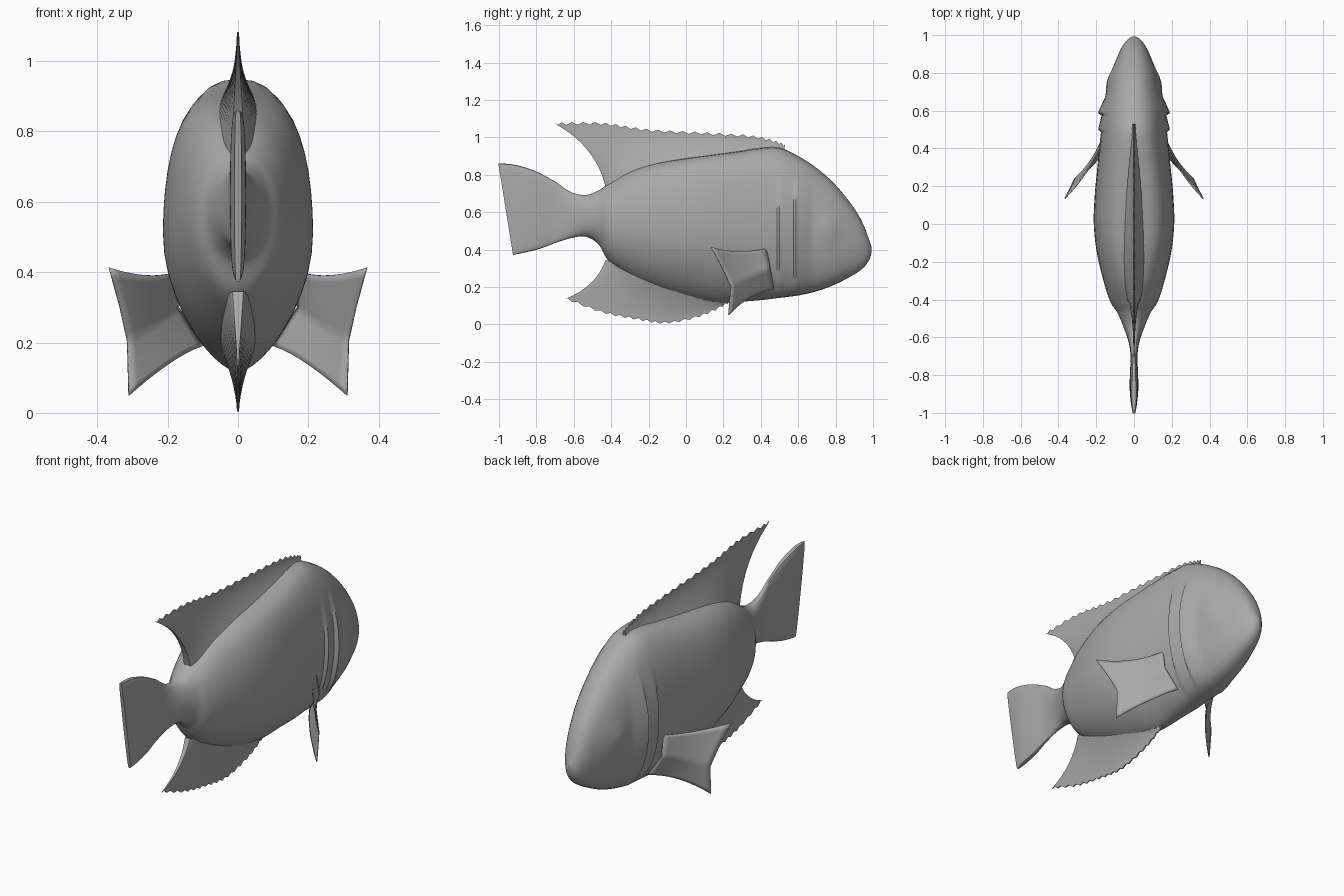
import bpy, math
from mathutils import Vector

if "Cube" in bpy.data.objects:
    bpy.data.objects.remove(bpy.data.objects["Cube"])

grey = bpy.data.materials.new("fish_grey")
grey.diffuse_color = (0.4, 0.4, 0.4, 1)
grey.use_nodes = True
grey.node_tree.nodes["Principled BSDF"].inputs["Base Color"].default_value = grey.diffuse_color


def make(name, verts, faces, angle=40):
    me = bpy.data.meshes.new(name)
    me.from_pydata([tuple(v) for v in verts], [], faces)
    me.materials.append(grey)
    ob = bpy.data.objects.new(name, me)
    bpy.context.collection.objects.link(ob)
    finish(ob, angle)
    return ob


def finish(ob, angle=40):
    bpy.ops.object.select_all(action='DESELECT')
    ob.select_set(True)
    bpy.context.view_layer.objects.active = ob
    bpy.ops.object.mode_set(mode='EDIT')
    bpy.ops.mesh.select_all(action='SELECT')
    bpy.ops.mesh.normals_make_consistent(inside=False)
    bpy.ops.object.mode_set(mode='OBJECT')
    bpy.ops.object.shade_smooth_by_angle(angle=math.radians(angle))


def spline(pts, sub):
    """Catmull-Rom curve through points of any dimension."""
    out = []
    n = len(pts)
    for i in range(n - 1):
        a, b, c, d = (pts[max(0, min(n - 1, i + k))] for k in (-1, 0, 1, 2))
        for s in range(sub):
            t = s / sub
            out.append([0.5 * (2 * q + (r - p) * t + (2 * p - 5 * q + 4 * r - e) * t * t
                               + (3 * q - p - 3 * r + e) * t ** 3)
                        for p, q, r, e in zip(a, b, c, d)])
    return out + [list(pts[-1])]


def along(pts, u):
    """Point at fraction u of a polyline, by index."""
    f = u * (len(pts) - 1)
    i = min(int(f), len(pts) - 2)
    return Vector(pts[i]).lerp(Vector(pts[i + 1]), f - i)


# Body, head and tail: y, bottom, top, half width, upper and lower roundness
rows = [
    (-0.925, .372, .860, .010, .35, .35), (-0.86, .385, .855, .022, .4, .4),
    (-0.78, .405, .822, .022, .5, .5), (-0.70, .435, .765, .018, .6, .6),
    (-0.62, .460, .710, .030, .8, .8), (-0.54, .470, .692, .058, .9, .9),
    (-0.47, .430, .715, .088, .9, 1.0), (-0.41, .335, .755, .126, .9, 1.1),
    (-0.30, .255, .820, .162, .75, 1.3), (-0.15, .185, .865, .197, .6, 1.4),
    (0.0, .140, .890, .213, .55, 1.45), (0.15, .115, .910, .208, .55, 1.4),
    (0.30, .122, .930, .194, .6, 1.2), (0.40, .130, .945, .184, .7, 1.0),
    (0.50, .142, .945, .174, .8, .9), (0.60, .155, .900, .166, .85, .8),
    (0.70, .178, .835, .145, .9, .8), (0.80, .215, .745, .120, .9, .8),
    (0.90, .268, .620, .082, .85, .8), (0.95, .305, .530, .056, .8, .8),
    (0.98, .345, .450, .030, .8, .8), (0.992, .385, .415, .008, 1, 1)]
sections = spline(rows, 8)
N = 20
verts, faces = [], []
for y, zb, zt, w, pu, pl in sections:
    # gill covers flare outwards and end in a step
    gill = sum(h * max(0, 1 - (y - g) / .09) for g, h in ((.582, .026), (.497, .018))
               if y >= g)
    for k in range(2 * N):
        a = math.pi * k / N
        c, s = -math.cos(a), abs(math.sin(a))
        z = (zb + zt) / 2 + c * (zt - zb) / 2
        x = w * s ** (pu if c > 0 else pl)
        x += gill * max(0, 1 - ((z - .46) / .32) ** 2) if x > .02 else 0
        # cheek bulge around the eye
        r = ((y - .76) / .07) ** 2 + ((z - .51) / .07) ** 2
        x += .012 * math.exp(-r * 1.5) if x > .02 else 0
        slant = -.078 * (c + 1) / 2 * max(0, min(1, (-y - .7) / .2))
        verts.append((x if k <= N else -x, y + slant, z))
M = 2 * N
for i in range(len(sections) - 1):
    for k in range(M):
        j = (k + 1) % M
        faces.append((i * M + k, i * M + j, (i + 1) * M + j, (i + 1) * M + k))
faces += [tuple(range(M)), tuple(range(len(verts) - M, len(verts)))]
make("body", verts, faces)


# Lips
for name, loc, size in (("upper_lip", (0, .955, .392), (.040, .036, .030)),
                        ("lower_lip", (0, .925, .326), (.044, .038, .022))):
    bpy.ops.mesh.primitive_uv_sphere_add(segments=20, ring_count=12, location=loc)
    lip = bpy.context.object
    lip.name, lip.scale = name, size
    lip.data.materials.append(grey)
    bpy.ops.object.shade_smooth()


def median_fin(name, base, edge, teeth, depth, bow, thick):
    """Wedge-shaped fin on the centre plane with a saw-toothed outer edge."""
    base, edge = spline(base, 8), spline(edge, 8)
    cols, rws = 2 * teeth, 8
    vs, fs = [], []
    for side in (1, -1):
        for i in range(cols + 1):
            u = i / cols
            b, e = along(base, u), along(edge, u)
            e.y += depth * (i % 2)
            for j in range(rws + 1):
                t = j / rws
                p = b.lerp(e, t) + Vector(bow) * (4 * t * (1 - t) * u ** 3)
                x = .003 + thick * math.sin(math.pi * (.12 + .8 * u)) * (1 - t) ** 1.6
                vs.append((side * x, p.x, p.y))
    R, S = rws + 1, (cols + 1) * (rws + 1)
    for i in range(cols):
        for j in range(rws):
            q = (i * R + j, i * R + j + 1, (i + 1) * R + j + 1, (i + 1) * R + j)
            fs += [q, tuple(S + v for v in reversed(q))]
        for j in (0, rws):
            a, b = i * R + j, (i + 1) * R + j
            fs.append((a, b, S + b, S + a))
    for i in (0, cols):
        for j in range(rws):
            a = i * R + j
            fs.append((a, a + 1, S + a + 1, S + a))
    return make(name, vs, fs, 50)


median_fin("dorsal_fin",
           [(.52, .90), (.35, .87), (.1, .85), (-.15, .82), (-.33, .77), (-.43, .735)],
           [(.53, .965), (.38, 1.008), (.1, 1.028), (-.2, 1.045), (-.45, 1.08), (-.705, 1.08)],
           23, -.014, (.045, .02), .07)
median_fin("anal_fin",
           [(.24, .13), (.1, .16), (-.08, .20), (-.24, .26), (-.36, .32), (-.43, .345)],
           [(.22, .108), (.09, .045), (-.1, .004), (-.27, .025), (-.45, .062), (-.65, .135)],
           18, .012, (.03, -.02), .05)

# Pectoral fins, swept back and outwards
root = [(.165, .43, .405), (.17, .45, .30), (.10, .47, .19)]
tips = [(.366, .135, .413), (.335, .195, .30), (.314, .24, .205), (.312, .235, .13), (.31, .228, .05)]
for side, label in ((1, "right"), (-1, "left")):
    vs, fs, C, R = [], [], 16, 10
    for i in range(C + 1):
        u = i / C
        a, b = along(root, u), along(tips, u)
        for j in range(R + 1):
            t = j / R
            p = a.lerp(b, t)
            arc = 4 * t * (1 - t)
            p += Vector((-.012, -.01, .022 * u - .018 * (1 - u))) * arc
            vs.append((side * p.x, p.y, p.z))
    for i in range(C):
        for j in range(R):
            a = i * (R + 1) + j
            fs.append((a, a + 1, a + R + 2, a + R + 1))
    fin = make(label + "_pectoral_fin", vs, fs, 60)
    mod = fin.modifiers.new("thickness", 'SOLIDIFY')
    mod.thickness, mod.offset = .006, 0
